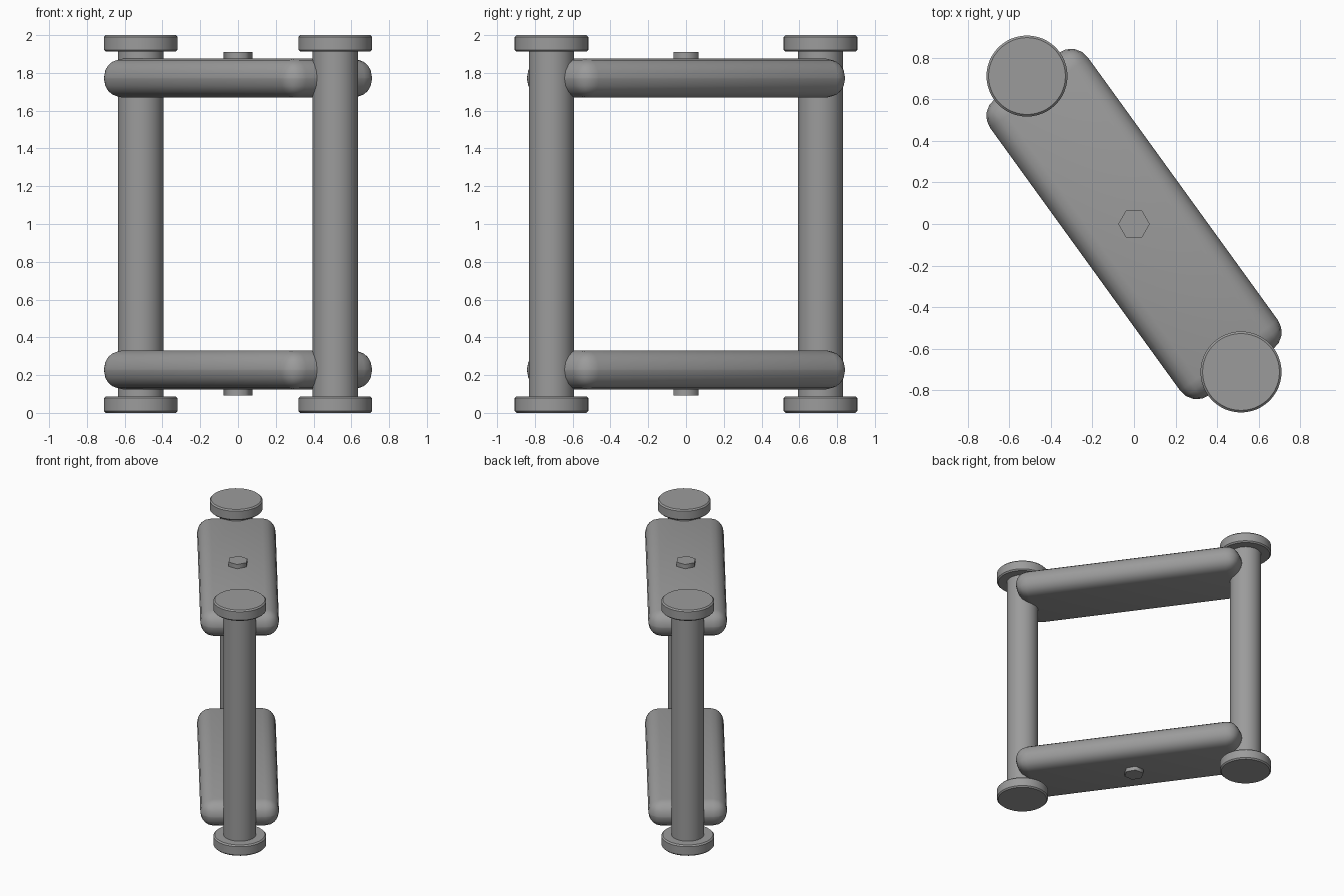
import bpy
from math import atan2, radians

if "Cube" in bpy.data.objects:
    bpy.data.objects.remove(bpy.data.objects["Cube"])

POST = (0.515, -0.712)                 # front post position, mirrored at the back
ANGLE = atan2(POST[1], POST[0])        # direction of the frame in plan

GREY = bpy.data.materials.new("dark_grey")
GREY.diffuse_color = (0.33, 0.33, 0.33, 1)
GREY.use_nodes = True
GREY.node_tree.nodes["Principled BSDF"].inputs["Base Color"].default_value = GREY.diffuse_color


def finish(ob, name, bevel=0.0, segments=1, angle=35):
    ob.name = name
    ob.data.materials.append(GREY)
    if bevel:
        m = ob.modifiers.new("bevel", 'BEVEL')
        m.width = bevel
        m.segments = segments
        m.limit_method = 'ANGLE'
        m.angle_limit = radians(40)
        bpy.ops.object.modifier_apply(modifier=m.name)
    bpy.ops.object.shade_smooth_by_angle(angle=radians(angle))
    return ob


def cylinder(name, x, y, z0, z1, radius, sides=48, bevel=0.0, angle=35):
    bpy.ops.mesh.primitive_cylinder_add(
        vertices=sides, radius=radius, depth=z1 - z0,
        location=(x, y, (z0 + z1) / 2))
    return finish(bpy.context.object, name, bevel, angle=angle)


# Two upright posts with a chamfered disc at each end
for side, s in (("front", 1), ("back", -1)):
    x, y = POST[0] * s, POST[1] * s
    cylinder(side + "_post", x, y, 0.05, 1.95, 0.12)
    cylinder(side + "_foot_disc", x, y, 0.0, 0.088, 0.195, bevel=0.01)
    cylinder(side + "_top_disc", x, y, 1.912, 2.0, 0.195, bevel=0.01)

# Two rounded plates joining the posts
for level, z in (("lower", 0.228), ("upper", 1.772)):
    bpy.ops.mesh.primitive_cube_add(size=1, location=(0, 0, z))
    ob = bpy.context.object
    ob.scale = (1.76, 0.58, 0.206)
    ob.rotation_euler.z = ANGLE
    bpy.ops.object.transform_apply(location=False, rotation=False, scale=True)
    finish(ob, level + "_plate", 0.1, 4)

# Hexagonal bolt heads on the outer plate faces, sides shaded smooth
for level, z0, z1 in (("lower", 0.093, 0.16), ("upper", 1.84, 1.91)):
    ob = cylinder(level + "_bolt_head", 0, 0, z0, z1, 0.076, sides=6, angle=65)
    ob.rotation_euler.z = radians(30)
